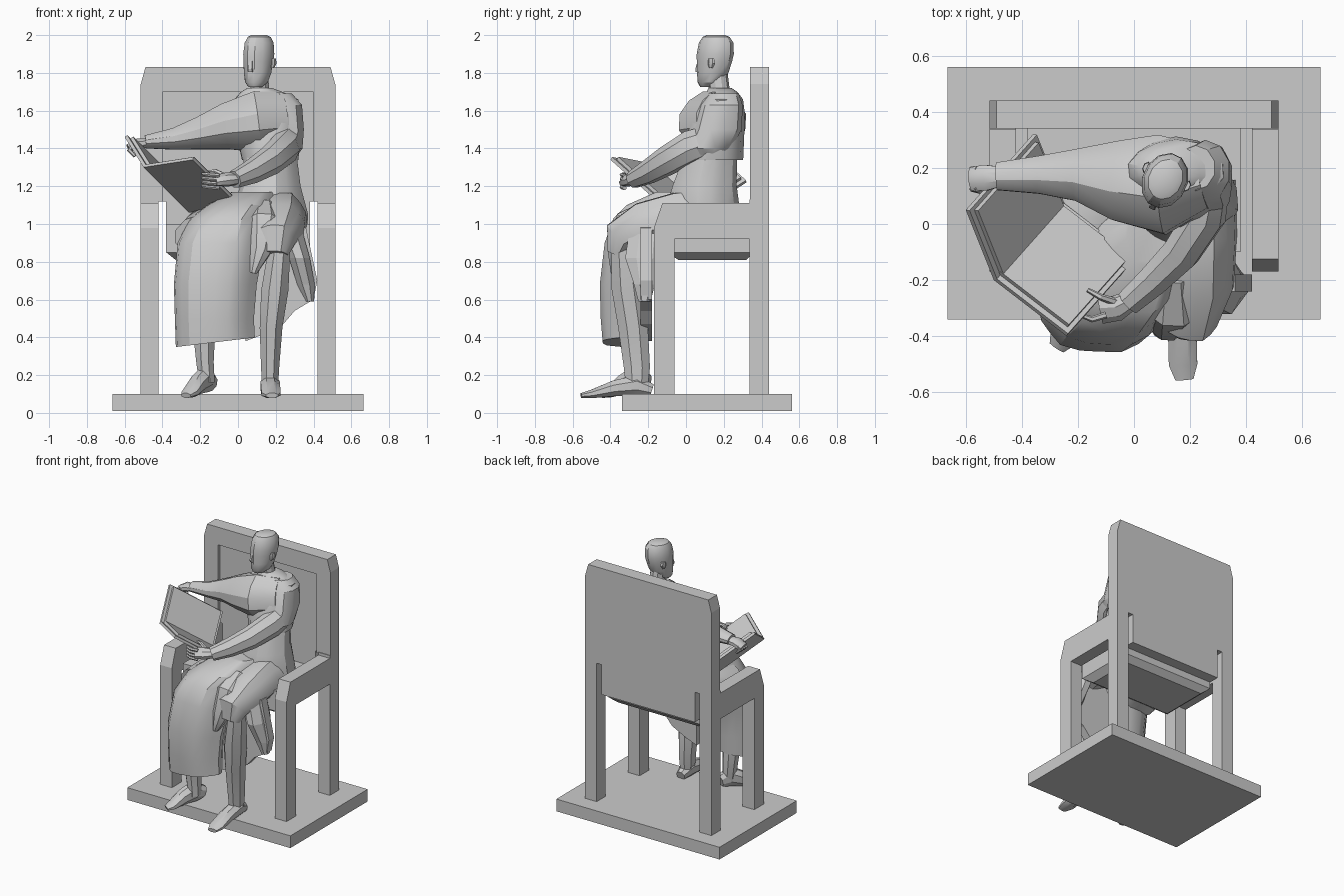
import bpy, bmesh, math
from mathutils import Vector as V


def finish(name, bm, smooth=35):
    bmesh.ops.recalc_face_normals(bm, faces=bm.faces)
    me = bpy.data.meshes.new(name)
    bm.to_mesh(me)
    bm.free()
    ob = bpy.data.objects.new(name, me)
    bpy.context.collection.objects.link(ob)
    if smooth:
        bpy.ops.object.select_all(action='DESELECT')
        ob.select_set(True)
        bpy.context.view_layer.objects.active = ob
        bpy.ops.object.shade_smooth_by_angle(angle=math.radians(smooth))
    return ob


def bridge(bm, rings):
    """Skin a list of vertex rings and cap both ends."""
    n = len(rings[0])
    for p, q in zip(rings, rings[1:]):
        for i in range(n):
            bm.faces.new((p[i], p[(i + 1) % n], q[(i + 1) % n], q[i]))
    bm.faces.new(rings[0])
    bm.faces.new(rings[-1])


def extrude(name, pts, lo, hi, axis):
    """Prism from a 2D outline; axis is the extrusion direction."""
    bm = bmesh.new()
    rings = []
    for t in (lo, hi):
        rings.append([bm.verts.new((t, a, b) if axis == 'x' else (a, t, b)) for a, b in pts])
    bridge(bm, rings)
    return finish(name, bm, 0)


def box(name, x0, x1, y0, y1, z0, z1):
    return extrude(name, [(x0, z0), (x1, z0), (x1, z1), (x0, z1)], y0, y1, 'y')


def loft(name, secs, ref=(1, 0, 0), n=12, flat=False, folds=0, k=0.0, smooth=30):
    """Ellipse sections (x, y, z, a, b); a runs along ref, b across it."""
    bm = bmesh.new()
    rings = []
    c = [V(s[:3]) for s in secs]
    for i, s in enumerate(secs):
        t = V((0, 0, 1)) if flat else (c[min(i + 1, len(c) - 1)] - c[max(i - 1, 0)]).normalized()
        u = V(ref)
        u = (u - t * u.dot(t)).normalized()
        w = t.cross(u)
        ring = []
        for j in range(n):
            g = 2 * math.pi * (j + 0.5) / n
            r = 1 + folds * math.cos(k * g + 0.6)
            ring.append(bm.verts.new(c[i] + u * s[3] * r * math.cos(g) + w * s[4] * r * math.sin(g)))
        rings.append(ring)
    bridge(bm, rings)
    return finish(name, bm, smooth)


def slab(name, o, u, v, thick, inset=0.0, lift=0.0):
    """Sheet spanned by u and v from corner o, thickened upward along its normal."""
    o, u, v = V(o), V(u), V(v)
    nrm = u.cross(v).normalized()
    if nrm.z < 0:
        nrm = -nrm
    e = inset
    bm = bmesh.new()
    rings = [[bm.verts.new(o + u * a + v * b + nrm * h)
              for a, b in ((e, 0), (1 - e, 0), (1 - e, 1 - e), (e, 1 - e))]
             for h in (lift, lift + thick)]
    bridge(bm, rings)
    return finish(name, bm, 0)


# --- Plinth and chair ---
box('plinth', -.665, .665, -.34, .56, .01, .1)
side = [(-.17, .1), (-.06, .1), (-.06, .92), (.335, .92), (.335, .1), (.44, .1),
        (.44, 1.13), (.335, 1.13), (.335, 1.11), (-.125, 1.11), (-.17, .98)]
for s, lab in ((-1, 'right'), (1, 'left')):
    extrude('chair_side_' + lab, side, s * .42, s * .515, 'x')
extrude('chair_back_frame', [(-.515, 1.12), (-.515, 1.74), (-.49, 1.83), (.49, 1.83), (.515, 1.74),
                             (.515, 1.12), (.40, 1.12), (.40, 1.70), (-.40, 1.70), (-.40, 1.12)], .34, .44, 'y')
box('chair_back_panel', -.40, .40, .36, .44, 1.12, 1.71)
box('chair_back_lower_panel', -.38, .38, .36, .44, .9, 1.12)
# seat block with a tapered underside
bm = bmesh.new()
bridge(bm, [[bm.verts.new(p) for p in ((-x, y0, z), (x, y0, z), (x, y1, z), (-x, y1, z))]
            for x, y0, y1, z in ((.33, -.04, .32, .81), (.38, -.1, .36, .85), (.38, -.1, .36, 1.0))])
finish('seat', bm, 0)

# --- Torso: tunic, mantle, neck ---
loft('tunic', [(.12, .10, .92, .24, .19), (.16, .09, 1.05, .21, .20), (.17, .10, 1.2, .16, .17),
               (.17, .13, 1.36, .14, .14)], n=16, flat=True, folds=.03, k=5)
loft('mantle', [(.17, .14, 1.34, .15, .16), (.165, .15, 1.45, .17, .155), (.15, .17, 1.58, .18, .14),
                (.15, .19, 1.66, .17, .11), (.125, .19, 1.70, .11, .08), (.115, .18, 1.72, .065, .06)],
     n=14, flat=True, folds=.02, k=4)
loft('neck', [(.125, .185, 1.64, .06, .06), (.115, .175, 1.72, .052, .055), (.11, .165, 1.8, .05, .055)], n=10)

# --- Head, turned toward the book ---
fx, fy = -.42, -.907
head_right = (-fy, fx, 0)


def at(f, r, z):
    return (.11 + fx * f - fy * r, .155 + fy * f + fx * r, z)


loft('head', [(*at(.045, 0, 1.725), .035, .04), (*at(.03, 0, 1.75), .06, .068), (*at(.015, 0, 1.80), .072, .086),
              (*at(.005, 0, 1.86), .078, .097), (*at(.0, 0, 1.90), .081, .102), (*at(-.005, 0, 1.96), .075, .095),
              (*at(-.005, 0, 1.99), .06, .074), (*at(-.005, 0, 2.0), .04, .05)],
     ref=head_right, n=12, flat=True)
loft('nose', [(*at(.09, 0, 1.805), .017, .026), (*at(.095, 0, 1.82), .015, .024), (*at(.085, 0, 1.88), .01, .014)],
     ref=head_right, n=4, flat=True, smooth=0)
for s, lab in ((-1, 'right'), (1, 'left')):
    loft('ear_' + lab, [(*at(-.01, s * .074, 1.825), .01, .012), (*at(-.015, s * .08, 1.85), .013, .022),
                        (*at(-.015, s * .08, 1.875), .011, .018)], ref=head_right, n=6, flat=True)

# --- Outstretched right arm with draped sleeve ---
loft('right_sleeve', [(.24, .17, 1.55, .12, .15), (.1, .14, 1.54, .18, .165), (-.06, .155, 1.515, .145, .125),
                      (-.2, .175, 1.48, .095, .088), (-.34, .175, 1.45, .068, .058), (-.49, .17, 1.435, .05, .035)],
     ref=(0, 1, 0), n=12, folds=.03, k=4)
loft('right_hand', [(-.46, .17, 1.43, .035, .025), (-.53, .165, 1.425, .05, .03), (-.58, .16, 1.40, .045, .025)],
     ref=(0, 1, 0), n=8)
for i in range(4):
    y = .125 + i * .024
    loft('right_finger_%d' % i, [(-.555, y, 1.42, .011, .014), (-.575, y, 1.39, .011, .013),
                                 (-.545, y - .01, 1.36, .009, .01)], ref=(0, 1, 0), n=6)

# --- Bent left arm ---
loft('left_upper_sleeve', [(.22, .2, 1.69, .07, .08), (.255, .19, 1.63, .088, .11), (.265, .17, 1.5, .088, .125),
                           (.27, .12, 1.40, .075, .12), (.25, .1, 1.34, .05, .08)], n=10, flat=True)
loft('left_forearm_sleeve', [(.28, .14, 1.45, .06, .08), (.255, .03, 1.41, .075, .09), (.17, -.1, 1.335, .07, .08),
                             (.07, -.2, 1.275, .06, .065), (-.02, -.28, 1.235, .05, .048)], ref=(.7, -.7, 0), n=8)
loft('left_hand', [(0, -.265, 1.24, .035, .03), (-.06, -.3, 1.235, .048, .036), (-.12, -.31, 1.23, .05, .024)],
     ref=(0, 1, .4), n=8)
for i in range(4):
    z = 1.19 + i * .022
    loft('left_finger_%d' % i, [(-.1, -.325, z, .011, .012), (-.15, -.34, z + .005, .011, .011),
                                (-.19, -.325, z + .01, .008, .008)], ref=(0, 0, 1), n=6)
loft('left_thumb', [(-.06, -.28, 1.25, .016, .015), (-.12, -.26, 1.28, .012, .012), (-.165, -.235, 1.275, .008, .008)],
     ref=(0, 0, 1), n=6)

# --- Open book ---
spine = V((-.5, -.2, 1.30))
along = V((.24, .27, -.24))
for lab, out in (('right', V((-.1, .25, .16))), ('left', V((.26, -.2, .04)))):
    slab('book_cover_' + lab, spine, along, out, .018)
    slab('book_pages_' + lab, spine, along, out, .018, inset=.05, lift=.018)

# --- Draped lap and robe ---
drape = loft('robe_right_drape', [(-.12, -.325, .35, .205, .12), (-.125, -.325, .5, .205, .13),
                                  (-.12, -.32, .68, .215, .14), (-.09, -.27, .9, .225, .165),
                                  (-.05, -.2, 1.03, .2, .19), (.01, -.13, 1.1, .17, .19),
                                  (.08, -.03, 1.17, .11, .13)], n=18, flat=True, folds=.04, k=6)
for v in drape.data.vertices:       # hem rises toward the open side
    if v.co.z < .4:
        v.co.z += (v.co.x + .32) * .12
loft('robe_right_hip', [(.08, .12, 1.0, .2, .14), (-.12, .02, .97, .2, .12), (-.14, -.2, .93, .2, .13)], n=12)
loft('robe_left_thigh', [(.2, .14, 1.03, .16, .15), (.22, -.05, 1.03, .145, .14), (.22, -.22, .99, .135, .13),
                         (.2, -.34, .92, .10, .11), (.195, -.37, .84, .07, .05)], n=14, folds=.05, k=5)
extrude('robe_left_drape', [(.04, .38), (.12, .41), (.24, .47), (.3, .54), (.4, .6), (.42, .7), (.36, .98), (.04, 1.0)],
        -.24, -.18, 'y')
loft('robe_left_side_fold', [(.26, -.2, 1.02, .07, .1), (.325, -.22, .82, .06, .11), (.36, -.22, .68, .05, .06),
                             (.38, -.22, .59, .025, .035)], n=8, flat=True, smooth=0)
loft('robe_knee_fold', [(.08, -.37, .74, .02, .03), (.12, -.37, .86, .06, .05), (.14, -.3, 1.0, .1, .09),
                        (.14, -.18, 1.08, .07, .06)], n=8)

# --- Legs and bare feet ---
loft('left_shin', [(.17, -.26, .12, .045, .06), (.17, -.26, .24, .052, .075), (.175, -.28, .45, .065, .085),
                   (.195, -.31, .65, .078, .09), (.22, -.33, .88, .062, .07)], n=8, flat=True)
loft('left_foot', [(.17, -.18, .12, .035, .035), (.17, -.26, .145, .055, .06), (.172, -.38, .13, .055, .045),
                   (.175, -.5, .1, .055, .024), (.18, -.555, .092, .035, .014)], n=8)
loft('right_shin', [(-.165, -.265, .16, .045, .055), (-.175, -.265, .27, .05, .06), (-.18, -.28, .45, .065, .07),
                    (-.14, -.31, .8, .06, .07)], n=8, flat=True)
loft('right_foot', [(-.14, -.2, .16, .035, .045), (-.17, -.265, .18, .045, .075), (-.215, -.33, .15, .05, .055),
                    (-.255, -.41, .105, .05, .026), (-.275, -.44, .092, .032, .014)], ref=(.85, -.5, 0), n=8)
